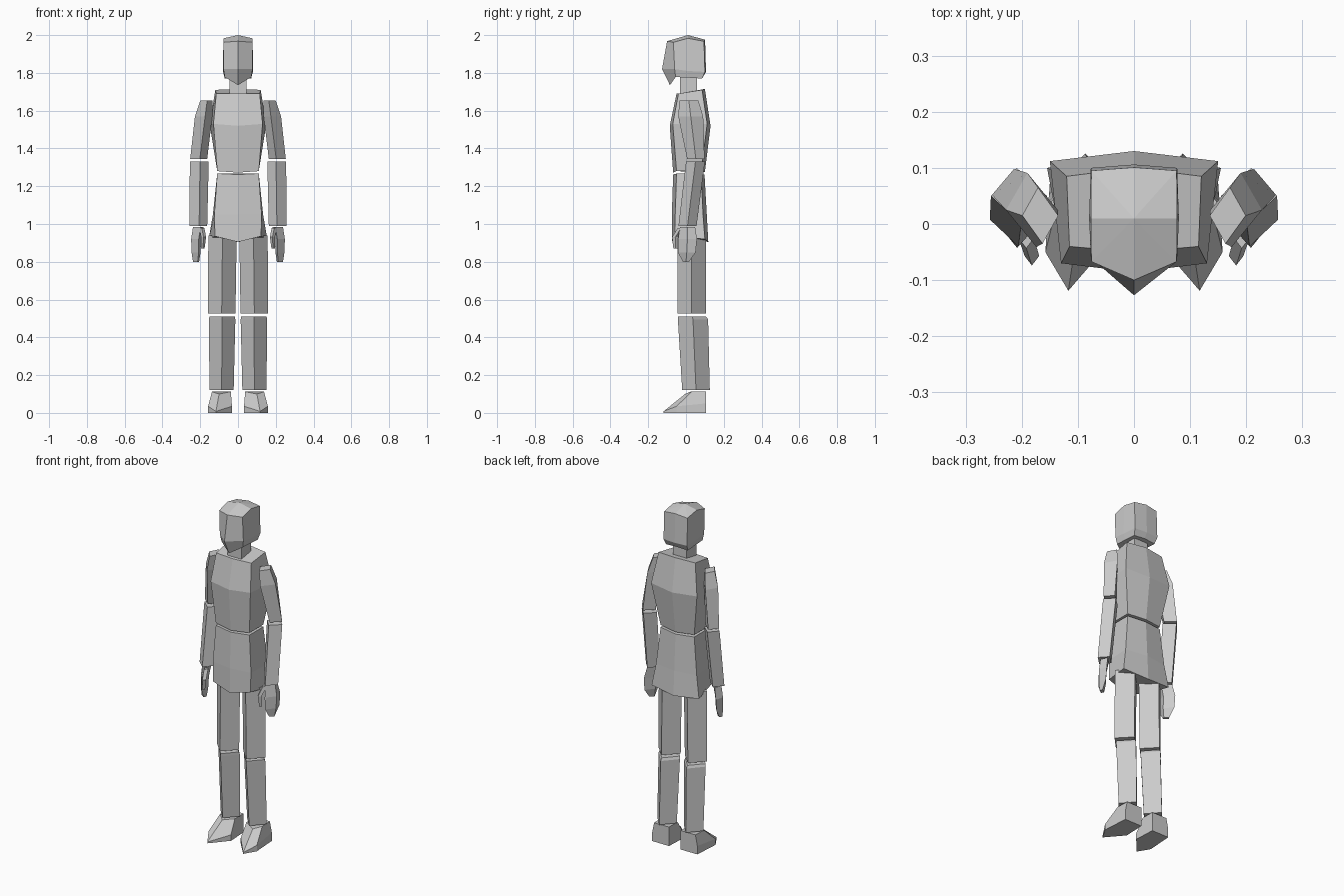
import bpy, bmesh


def loft(name, rings, apex=None, mirror=False):
    """Skin closed rings of points; apex replaces the flat top cap by a fan."""
    bm = bmesh.new()
    vs = [[bm.verts.new(p) for p in r] for r in rings]
    n = len(vs[0])
    for a, b in zip(vs, vs[1:]):
        for i in range(n):
            j = (i + 1) % n
            bm.faces.new((a[i], a[j], b[j], b[i]))
    bm.faces.new(vs[0])
    if apex:
        tip = bm.verts.new(apex)
        for i in range(n):
            bm.faces.new((vs[-1][i], vs[-1][(i + 1) % n], tip))
    else:
        bm.faces.new(vs[-1])
    bmesh.ops.recalc_face_normals(bm, faces=bm.faces)
    me = bpy.data.meshes.new(name)
    bm.to_mesh(me)
    bm.free()
    ob = bpy.data.objects.new(name, me)
    bpy.context.collection.objects.link(ob)
    if mirror:
        ob.modifiers.new("Mirror", 'MIRROR')
    return ob


def sym(*half):
    """Full ring from its right half (first and last points on x = 0)."""
    return list(half) + [(-x, y, z) for x, y, z in half[-2:0:-1]]


def diamond(z, cx, cy, rx, ry, skew=0):
    """Four-sided section with edges pointing front, side and back."""
    return [(cx - skew, cy - ry, z), (cx + rx, cy, z),
            (cx + skew, cy + ry, z), (cx - rx, cy, z)]


# Head with pointed face and ridged crown
loft("head", [
    sym((0, -.085, 1.735), (.07, -.055, 1.778), (.07, .01, 1.775),
        (.07, .085, 1.77), (0, .088, 1.775)),
    sym((0, -.127, 1.82), (.077, -.06, 1.82), (.08, .01, 1.81),
        (.077, .1, 1.805), (0, .106, 1.805)),
    sym((0, -.1, 1.968), (.076, -.067, 1.962), (.077, .01, 1.983),
        (.076, .095, 1.967), (0, .101, 1.976)),
], apex=(0, .01, 2.0))

# Neck
loft("neck", [[(-.045, -.032, z), (.045, -.032, z), (.045, .058, z), (-.045, .058, z)]
              for z in (1.68, 1.80)])

# Chest
loft("chest", [
    sym((0, -.068, 1.272), (.11, -.05, 1.28), (.11, .08, 1.28), (0, .1, 1.275)),
    sym((0, -.086, 1.52), (.13, -.07, 1.53), (.15, .112, 1.53), (0, .13, 1.52)),
    sym((0, -.05, 1.69), (.115, -.04, 1.69), (.12, .085, 1.71), (0, .1, 1.715)),
])

# Skirted hips
loft("hips", [
    sym((0, -.075, .905), (.122, -.06, .935), (.155, .1, .92), (0, .118, .905)),
    sym((0, -.075, 1.05), (.125, -.057, 1.05), (.133, .09, 1.05), (0, .11, 1.05)),
    sym((0, -.068, 1.262), (.11, -.05, 1.267), (.11, .08, 1.267), (0, .098, 1.262)),
])

# Arms
loft("upper_arm", [
    diamond(1.345, .208, .052, .045, .046, .006),
    diamond(1.57, .182, .025, .046, .066, .008),
    diamond(1.655, .167, .015, .032, .05, .004),
], mirror=True)
loft("forearm", [
    diamond(.99, .21, .008, .047, .048, .004),
    diamond(1.33, .205, .05, .05, .05, .004),
], mirror=True)

# Hands
loft("hand", [
    diamond(.80, .222, 0, .016, .016, .008),
    diamond(.85, .222, .004, .024, .047, .014),
    diamond(.92, .222, .008, .026, .05, .014),
    diamond(.985, .21, .008, .028, .04, .012),
], mirror=True)
loft("thumb", [
    diamond(.87, .186, -.055, .009, .012),
    diamond(.93, .182, -.057, .013, .017),
    diamond(.98, .192, -.025, .014, .018),
], mirror=True)

# Legs
loft("thigh", [
    diamond(.525, .0865, .03, .073, .076),
    diamond(.94, .082, .03, .075, .076),
], mirror=True)
loft("shin", [
    diamond(.12, .087, .053, .064, .073),
    diamond(.495, .084, .037, .07, .08),
    diamond(.51, .084, .032, .067, .074),
], mirror=True)

# Pointed feet
sole = [(.117, -.119), (.158, -.05), (.148, .105), (.038, .105), (.032, -.02)]
loft("foot", [
    [(x, y, 0) for x, y in sole],
    [(x, y, z) for (x, y), z in zip(sole, (.008, .035, .05, .05, .035))],
    [(.1, -.005, .1), (.138, .03, .112), (.135, .105, .112), (.038, .105, .112), (.038, .025, .112)],
], mirror=True)
